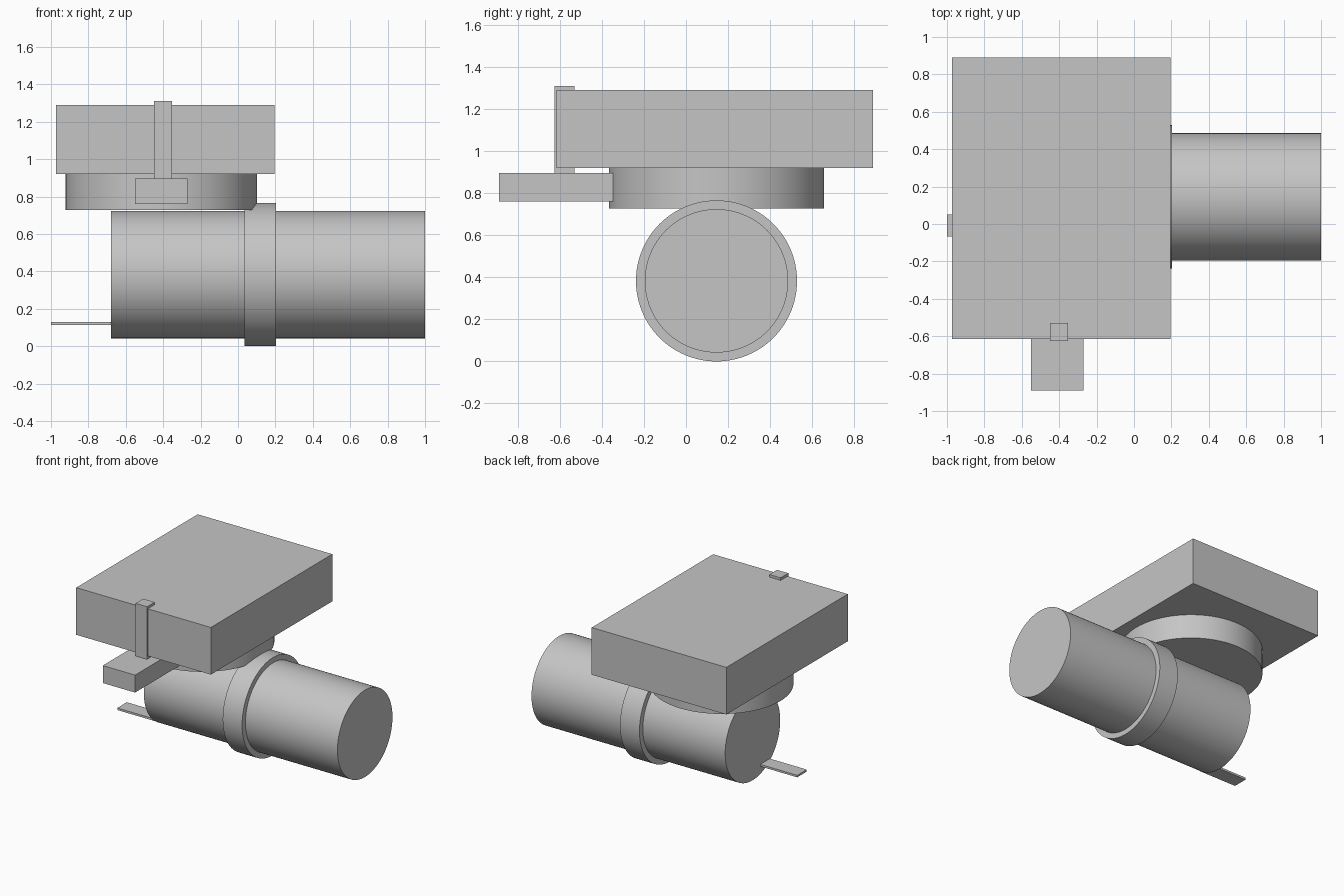
import bpy
import math

cube = bpy.data.objects.get("Cube")
if cube:
    bpy.data.objects.remove(cube, do_unlink=True)

grey = bpy.data.materials.new("plain grey")
grey.use_nodes = True
grey.diffuse_color = (0.56, 0.56, 0.56, 1)
grey.node_tree.nodes["Principled BSDF"].inputs["Base Color"].default_value = grey.diffuse_color


def finish(name):
    obj = bpy.context.object
    obj.name = name
    obj.data.name = name
    obj.data.materials.append(grey)
    return obj


def box(name, x, y, z):
    """Box spanning the given (low, high) ranges."""
    bpy.ops.mesh.primitive_cube_add(size=1)
    obj = finish(name)
    for v in obj.data.vertices:
        v.co = [(lo + hi) / 2 + c * (hi - lo) for c, (lo, hi) in zip(v.co, (x, y, z))]
    return obj


def cylinder(name, radius, length, centre, along_x=False):
    turn = (0, math.pi / 2, 0) if along_x else (0, 0, 0)
    bpy.ops.mesh.primitive_cylinder_add(vertices=96, radius=radius, depth=length,
                                        location=centre, rotation=turn)
    bpy.ops.object.shade_smooth_by_angle(angle=math.radians(30))
    return finish(name)


AXIS_Y, AXIS_Z = 0.145, 0.383

# Horizontal barrel with raised collar
cylinder("barrel", 0.341, 1.68, (0.16, AXIS_Y, AXIS_Z), along_x=True)
cylinder("barrel_collar", 0.383, 0.168, (0.118, AXIS_Y, AXIS_Z), along_x=True)

# Round turntable and the block it carries
cylinder("turntable", 0.511, 0.194, (-0.41, AXIS_Y, 0.825))
box("top_block", (-0.973, 0.195), (-0.615, 0.89), (0.92, 1.29))

# Front arm and its upright clip
box("front_arm", (-0.55, -0.27), (-0.89, -0.33), (0.76, 0.897))
box("front_clip", (-0.45, -0.352), (-0.625, -0.53), (0.895, 1.31))

# Thin tab at the barrel's end
box("end_tab", (-1.0, -0.67), (-0.068, 0.05), (0.114, 0.13))
